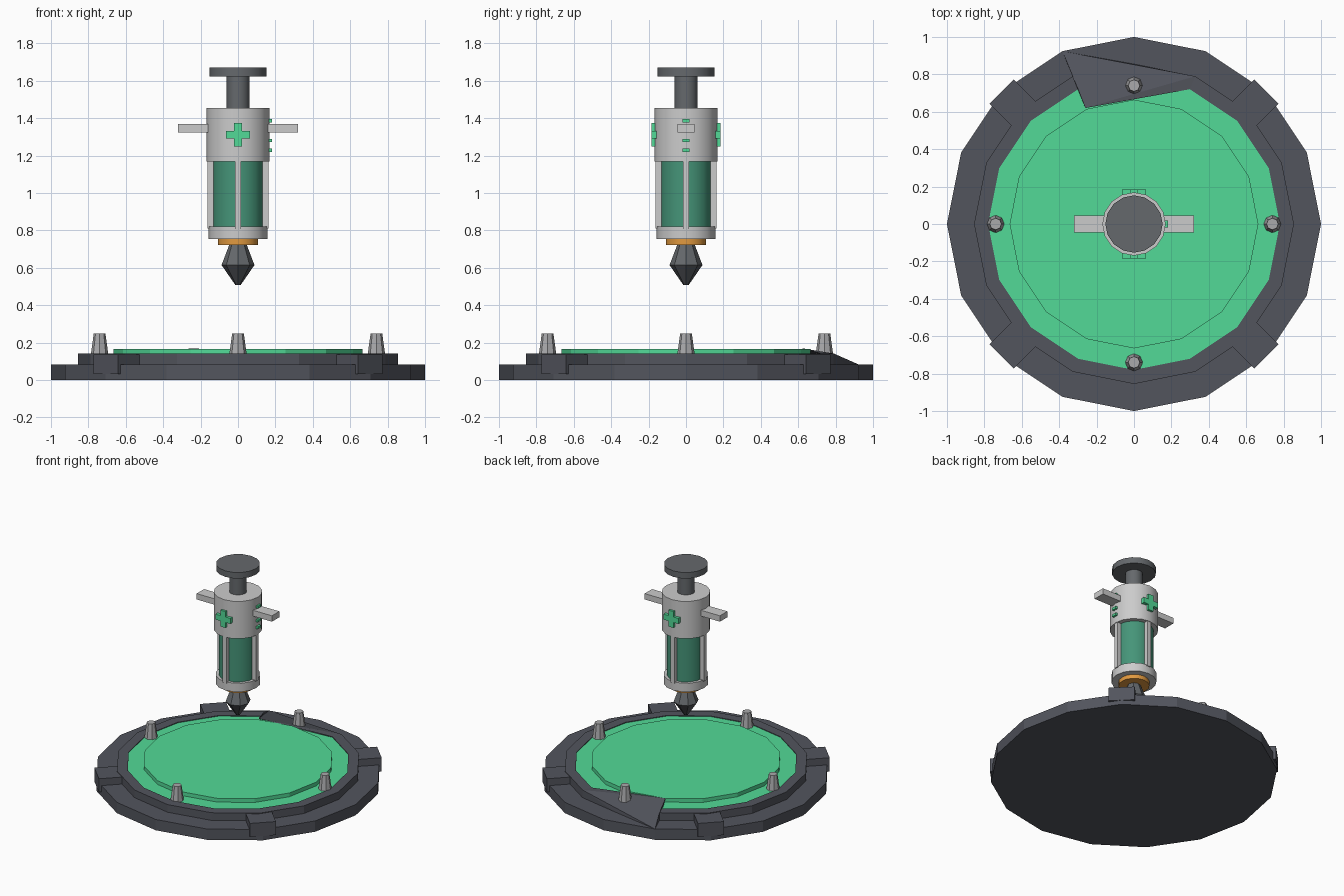
import bpy, bmesh
from math import cos, sin, pi, radians
from mathutils import Matrix

if "Cube" in bpy.data.objects:
    bpy.data.objects.remove(bpy.data.objects["Cube"])


def material(name, rgb):
    m = bpy.data.materials.new(name)
    m.diffuse_color = (*rgb, 1)
    m.use_nodes = True
    m.node_tree.nodes["Principled BSDF"].inputs["Base Color"].default_value = m.diffuse_color
    return m


SLATE = material("slate", (0.085, 0.09, 0.11))
STEEL = material("steel", (0.13, 0.14, 0.15))
DARK = material("dark_steel", (0.08, 0.085, 0.095))
PALE = material("pale", (0.66, 0.66, 0.67))
GREY = material("grey", (0.4, 0.4, 0.41))
GREEN = material("green", (0.085, 0.7, 0.31))
GLASS = material("green_glass", (0.06, 0.3, 0.19))
ORANGE = material("orange", (0.75, 0.32, 0.05))


def finish(name, bm, mat, smooth=False):
    bmesh.ops.recalc_face_normals(bm, faces=bm.faces[:])
    me = bpy.data.meshes.new(name)
    bm.to_mesh(me)
    bm.free()
    ob = bpy.data.objects.new(name, me)
    bpy.context.collection.objects.link(ob)
    me.materials.append(mat)
    if smooth:
        bpy.ops.object.select_all(action='DESELECT')
        ob.select_set(True)
        bpy.context.view_layer.objects.active = ob
        bpy.ops.object.shade_smooth_by_angle(angle=radians(30))
    return ob


def lathe(name, profile, mat, n=16, at=(0, 0), moved=None, smooth=False):
    """Capped solid of revolution; moved maps (ring, side) to a new position."""
    bm = bmesh.new()
    rings = [[bm.verts.new((at[0] + r * cos(2 * pi * i / n), at[1] + r * sin(2 * pi * i / n), z))
              for i in range(n)] for r, z in profile]
    for a, b in zip(rings, rings[1:]):
        for i in range(n):
            j = (i + 1) % n
            bm.faces.new((a[i], a[j], b[j], b[i]))
    bm.faces.new(rings[0][::-1])
    bm.faces.new(rings[-1])
    touched = set()
    for (k, i), co in (moved or {}).items():
        rings[k][i].co = co
        touched.update(f for f in rings[k][i].link_faces if len(f.verts) == 4)
    if touched:
        bmesh.ops.triangulate(bm, faces=list(touched), quad_method='SHORT_EDGE')
    return finish(name, bm, mat, smooth)


def box(name, lo, hi, mat, turn=0):
    """Box between two corners, turned about the z axis."""
    bm = bmesh.new()
    bmesh.ops.create_cube(bm, size=1)
    for v in bm.verts:
        v.co = [(l + h) / 2 + c * (h - l) for l, h, c in zip(lo, hi, v.co)]
    bm.transform(Matrix.Rotation(turn, 4, 'Z'))
    return finish(name, bm, mat)


# Stepped base with its bent plate at the back
lathe("base", [(1, 0), (1, .083), (.855, .083), (.855, .142), (.78, .142), (.78, .11)], SLATE,
      moved={(3, 4): (-.383, .924, .083), (4, 4): (-.26, .62, .17)})

# Glowing pad, two layers
lathe("pad_outer", [(.78, .11), (.78, .137)], GREEN,
      moved={(0, 4): (0, .72, .11), (1, 4): (0, .7, .137)})
lathe("pad_inner", [(.665, .137), (.665, .166)], GREEN)

for q in range(4):
    a = q * pi / 2
    # Rim clamps on the diagonals, pegs on the axes
    box(f"clamp_{q}", (.82, -.092, .033), (1.0, .092, .137), SLATE, a + pi / 4)
    lathe(f"peg_{q}", [(.047, .135), (.031, .25)], GREY, n=8, at=(.74 * cos(a), .74 * sin(a)))
    # Struts around the glass
    box(f"strut_{q}", (.128, -.016, .81), (.163, .016, 1.18), PALE, a)

# Nozzle and collar
lathe("nozzle_upper", [(.088, .615), (.046, .725)], STEEL, n=8)
lathe("nozzle_tip", [(.014, .508), (.088, .615)], DARK, n=8)
lathe("collar", [(.108, .722), (.108, .757)], ORANGE, smooth=True)

# Barrel
lathe("lower_ring", [(.157, .754), (.157, .82)], PALE, smooth=True)
lathe("glass", [(.135, .81), (.135, 1.175)], GLASS, smooth=True)
lathe("upper_body", [(.169, 1.168), (.169, 1.455)], PALE, smooth=True)

# Plunger
lathe("plunger_rod", [(.061, 1.45), (.061, 1.63)], STEEL, smooth=True)
lathe("plunger_cap", [(.153, 1.624), (.153, 1.67)], STEEL, smooth=True)

# Finger grips
for side, turn in (("right", 0), ("left", pi)):
    box(f"grip_{side}", (.155, -.045, 1.324), (.32, .045, 1.369), PALE, turn)


# Crosses, each a single twelve-sided outline pushed outwards
def cross(name, turn):
    a, b, zc = .021, .063, 1.312
    quarter = [(a, a), (a, b), (-a, b)]
    pts = []
    for _ in range(4):
        pts += quarter
        quarter = [(-z, x) for x, z in quarter]
    bm = bmesh.new()
    face = bm.faces.new([bm.verts.new((x, -.155, zc + z)) for x, z in pts])
    out = bmesh.ops.extrude_face_region(bm, geom=[face])
    for v in out["geom"]:
        if isinstance(v, bmesh.types.BMVert):
            v.co.y = -.184
    bm.transform(Matrix.Rotation(turn, 4, 'Z'))
    finish(name, bm, GREEN)


cross("cross_front", 0)
cross("cross_back", pi)

# Level marks down the right side
for k, z in enumerate((1.387, 1.281, 1.228)):
    box(f"level_mark_{k}", (.155, -.019, z - .009), (.182, .019, z + .009), GREEN)
